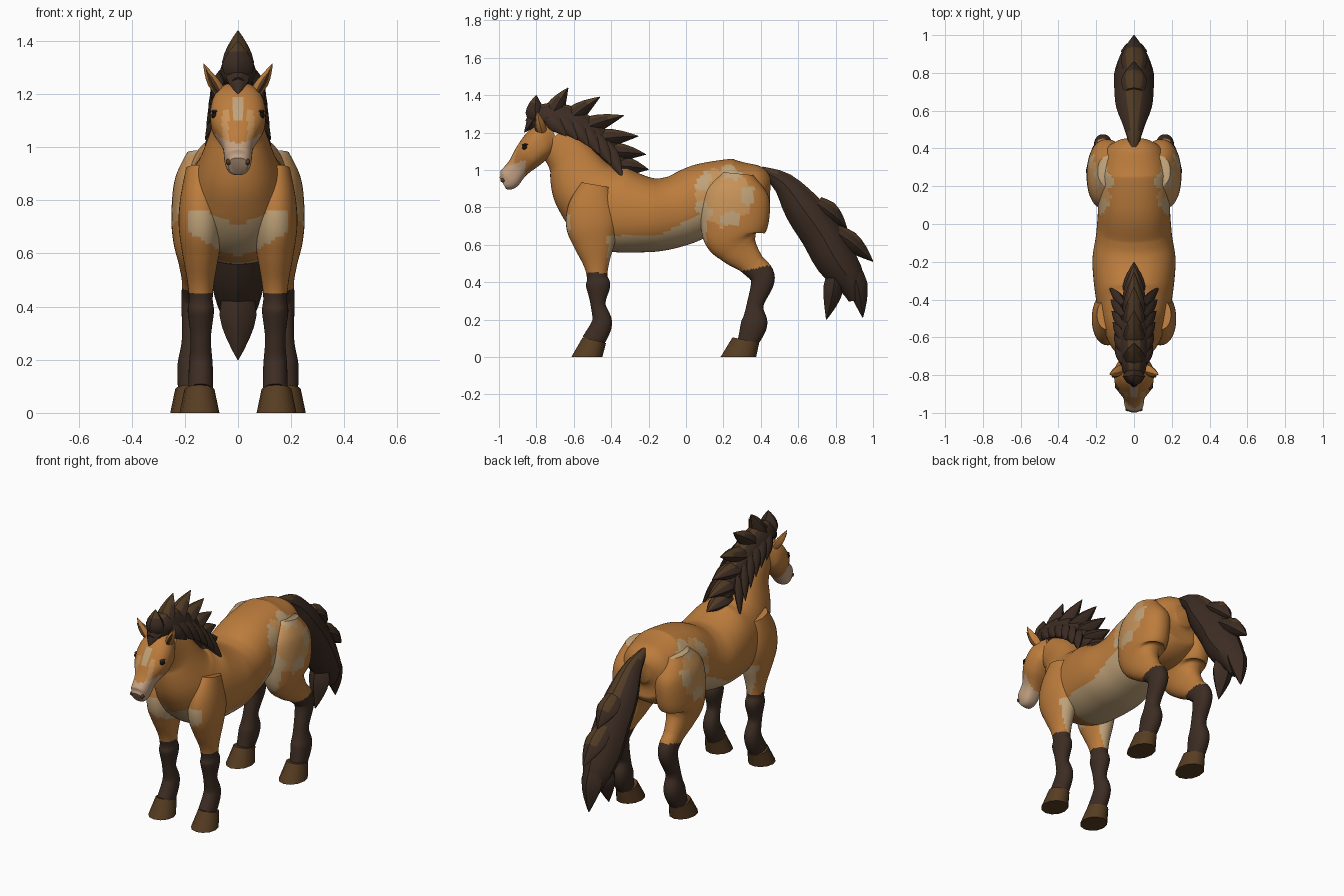
import bpy, bmesh, math
from mathutils import Vector

if "Cube" in bpy.data.objects:
    bpy.data.objects.remove(bpy.data.objects["Cube"], do_unlink=True)


def material(name, *rgb):
    m = bpy.data.materials.new(name)
    m.use_nodes = True
    m.diffuse_color = (*rgb, 1)
    m.node_tree.nodes["Principled BSDF"].inputs["Base Color"].default_value = (*rgb, 1)
    return m


COAT, PALE, DAPPLE, MUZZLE, HAIR, TIP, HOOF, EYE = range(8)
MATS = [material("chestnut coat", .5, .2, .045), material("pale cream", .52, .36, .19),
        material("tan dapple", .57, .29, .1), material("pinkish muzzle", .55, .36, .23),
        material("dark hair", .046, .026, .017), material("brown hair", .085, .045, .018),
        material("brown hoof", .095, .046, .016), material("black eye", .008, .006, .005)]


def hide_colour(centre, normal):
    x, y, z = abs(centre.x), centre.y, centre.z
    if z < (.45 if y < 0 else .4 + y / 5):                        # stockings
        return HAIR
    if -.42 < y < .11 and z < .65 + max(0, y + .15) / 2:          # belly
        return PALE
    if y < -.5 and .57 + .6 * x < z < .7 + min(x, .12) / 2 and x < .19:  # chest
        return PALE
    if x > .1 and y > -.1:                                        # haunch dapples
        reach = math.hypot(y - .2, z - .86)
        turn = math.atan2(z - .86, y - .2)
        wobble = math.sin(60 * y) * math.cos(50 * z) / 80
        if abs(reach - .13) < .035 + wobble and math.cos(5 * turn) > -.3:
            return PALE
        if reach < .15 + wobble:
            return DAPPLE
    return COAT


def face_colour(centre, normal):
    x, y, z = abs(centre.x), centre.y, centre.z
    if z < 1.03 + .3 * (y + .93) and y < -.86:                    # muzzle
        return MUZZLE
    if normal.y < -.3 and z > 1.1 and x < .025 - abs(z - 1.15) / 3:  # blaze
        return PALE
    if normal.y < -.2 and z < 1.14 and .035 < x < .06 and y < -.85:
        return DAPPLE
    return COAT


def hair_colour(centre, normal):
    return TIP if abs(centre.x) < .03 and normal.z > .55 else HAIR


def spline(rows, steps):
    """Smooth curve through rows of numbers."""
    out = []
    for i in range(len(rows) - 1):
        before, after = rows[max(i - 1, 0)], rows[min(i + 2, len(rows) - 1)]
        for s in range(steps):
            t = s / steps
            out.append([q + t / 2 * (r - p + t * (2 * p - 5 * q + 4 * r - e + t * (3 * (q - r) + e - p)))
                        for p, q, r, e in zip(before, rows[i], rows[i + 1], after)])
    return out + [rows[-1]]


def finish(name, bm, colour, angle=50):
    bmesh.ops.recalc_face_normals(bm, faces=bm.faces)
    bm.normal_update()
    for f in bm.faces:
        f.smooth = True
        f.material_index = colour(f.calc_center_median(), f.normal) if callable(colour) else colour
    mesh = bpy.data.meshes.new(name)
    bm.to_mesh(mesh)
    bm.free()
    for m in MATS:
        mesh.materials.append(m)
    mesh.set_sharp_from_angle(angle=math.radians(angle))
    bpy.context.collection.objects.link(bpy.data.objects.new(name, mesh))


def tube(name, path, colour, sides=16, steps=4, power=2, side=1, angle=50):
    """Skin rings square to a path of (y, z, half depth, half width, centre x)."""
    bm = bmesh.new()
    rows = spline(path, steps)
    loops = []
    for i, (y, z, depth, width, x) in enumerate(rows):
        a, b = rows[max(i - 1, 0)], rows[min(i + 1, len(rows) - 1)]
        across = Vector((a[1] - b[1], b[0] - a[0])).normalized() * depth
        loop = []
        for k in range(sides):
            turn = 2 * math.pi * k / sides
            u, v = [math.copysign(abs(f) ** (2 / power), f) for f in (math.cos(turn), math.sin(turn))]
            loop.append(bm.verts.new((side * (x + width * v), y + across.x * u, z + across.y * u)))
        loops.append(loop)
    for p, q in zip(loops, loops[1:]):
        for k in range(sides):
            j = (k + 1) % sides
            bm.faces.new((p[k], p[j], q[j], q[k]))
    bm.faces.new(loops[0])
    bm.faces.new(loops[-1])
    finish(name, bm, colour, angle)


def lock(name, root, tip, depth, width, colour=hair_colour, side=1):
    """Tapered, slightly bowed tuft; root and tip are (y, z, x)."""
    a, b = Vector(root), Vector(tip)
    bow = Vector((a.y - b.y, b.x - a.x, 0)).normalized() * depth / 2
    path = []
    for t, size in ((0, .75), (.35, 1), (.7, .6), (1, .03)):
        c = a.lerp(b, t) + bow * t * (1 - t)
        path.append((c.x, c.y, depth * size, width * size, c.z))
    tube(name, path, colour, 8, 2, 1.6, side, 40)


def ball(name, centre, size, colour):
    bm = bmesh.new()
    bmesh.ops.create_uvsphere(bm, u_segments=12, v_segments=8, radius=1)
    bmesh.ops.scale(bm, vec=size, verts=bm.verts)
    bmesh.ops.translate(bm, vec=centre, verts=bm.verts)
    finish(name, bm, colour)


def hoof(name, x, y, length):
    """Flat-bottomed cone whose top leans back and rises to the front."""
    bm = bmesh.new()
    bmesh.ops.create_cone(bm, cap_ends=True, segments=12, radius1=1, radius2=.75, depth=1)
    for v in bm.verts:
        top = v.co.z > 0
        v.co = (x + v.co.x * .075, y + v.co.y * length + .04 * top, (.09 - v.co.y / 50) * top)
    finish(name, bm, HOOF, 40)


# trunk and neck
BODY = [(.45, .88, .06, .06), (.4, .88, .15, .15), (.28, .85, .21, .19), (.1, .84, .195, .19),
        (-.05, .78, .19, .2), (-.2, .76, .2, .22), (-.4, .8, .23, .2), (-.53, .9, .19, .16),
        (-.62, 1.06, .13, .1), (-.72, 1.16, .09, .07)]
tube("body", [(*ring, 0) for ring in BODY], hide_colour, 80, 12, 2.2)

# head
HEAD = [(-.7, 1.18, .07, .06), (-.77, 1.15, .09, .1), (-.84, 1.08, .08, .1), (-.9, 1.01, .06, .06),
        (-.95, .95, .06, .05), (-.98, .93, .035, .035)]
tube("head", [(*ring, 0) for ring in HEAD], face_colour, 48, 8, 2.5)

# legs as y, z, half depth; width follows depth
FORE = [(-.48, .92, .08), (-.5, .8, .13), (-.5, .7, .14), (-.49, .6, .11), (-.48, .5, .07),
        (-.475, .43, .055), (-.47, .38, .065), (-.47, .28, .04), (-.45, .18, .055), (-.5, .08, .06)]
HIND = [(.28, .98, .08), (.27, .88, .17), (.26, .75, .185), (.25, .65, .16), (.28, .58, .11),
        (.35, .5, .07), (.41, .42, .065), (.37, .28, .045), (.365, .18, .07), (.33, .08, .055)]

for side, label in ((1, "left"), (-1, "right")):
    tube(label + "_front_leg", [(y, z, r, .02 + .45 * r, .14) for y, z, r in FORE],
         hide_colour, 32, 8, 2.1, side)
    tube(label + "_hind_leg", [(y, z, r, .02 + .45 * r, .185 - z / 20) for y, z, r in HIND],
         hide_colour, 48, 12, 2.2, side)
    hoof(label + "_front_hoof", side * .145, -.53, .083)
    hoof(label + "_hind_hoof", side * .18, .28, .095)
    # ears, eyes, nostrils
    lock(label + "_ear", (-.765, 1.19, .06), (-.795, 1.315, .13), .03, .028, COAT, side)
    lock(label + "_inner_ear", (-.785, 1.2, .07), (-.81, 1.29, .12), .016, .016, HOOF, side)
    ball(label + "_eye", (side * .085, -.86, 1.12), (.016, .018, .014), EYE)
    ball(label + "_brow", (side * .085, -.855, 1.135), (.015, .022, .006), HAIR)
    ball(label + "_nostril", (side * .036, -.98, .945), (.01, .012, .012), HOOF)
    # hanging side locks
    for i in range(6):
        t = i / 5
        y, z = -.74 + .3 * t, 1.28 - .14 * t * t
        lock(f"{label}_mane_lock_{i}", (y, z, .05), (y + .1, z - .1 - .08 * t, .1 + .03 * t),
             .042, .028, hair_colour, side)

# mane ridge with a fan of tufts that swings from upright to level
MANE = [(-.84, 1.24, .03), (-.77, 1.28, .07), (-.65, 1.27, .08), (-.53, 1.2, .08),
        (-.42, 1.1, .07), (-.3, 1, .03)]
tube("mane", [(y, z, r, .9 * r, 0) for y, z, r in MANE], hair_colour, 12, 3, 1.7, 1, 35)
for i in range(7):
    t = i / 6
    lean = math.radians(95 * (1 - t) ** 2 - 5)
    reach = .14 + .06 * t + .45 * t * (1 - t)
    y, z = -.8 + .4 * t, 1.26 - .24 * t * t
    lock(f"mane_tuft_{i}", (y, z, 0), (y + reach * math.cos(lean), z + reach * math.sin(lean), 0), .052, .06)
lock("forelock", (-.8, 1.3, 0), (-.865, 1.2, 0), .03, .045)

# tail with ragged ends
TAIL = [(.4, 1, .02), (.52, .93, .06), (.62, .8, .1), (.72, .66, .11), (.8, .52, .11),
        (.88, .4, .08), (.9, .3, .03)]
tube("tail", [(y, z, r, .95 * r, 0) for y, z, r in TAIL], hair_colour, 12, 3, 1.7, 1, 35)
for i, (root, tip) in enumerate([((.7, .82), (.86, .69)), ((.8, .67), (1, .51)),
                                 ((.89, .48), (.945, .21)), ((.8, .46), (.75, .2))]):
    lock(f"tail_lock_{i}", (*root, 0), (*tip, 0), .055, .07)
